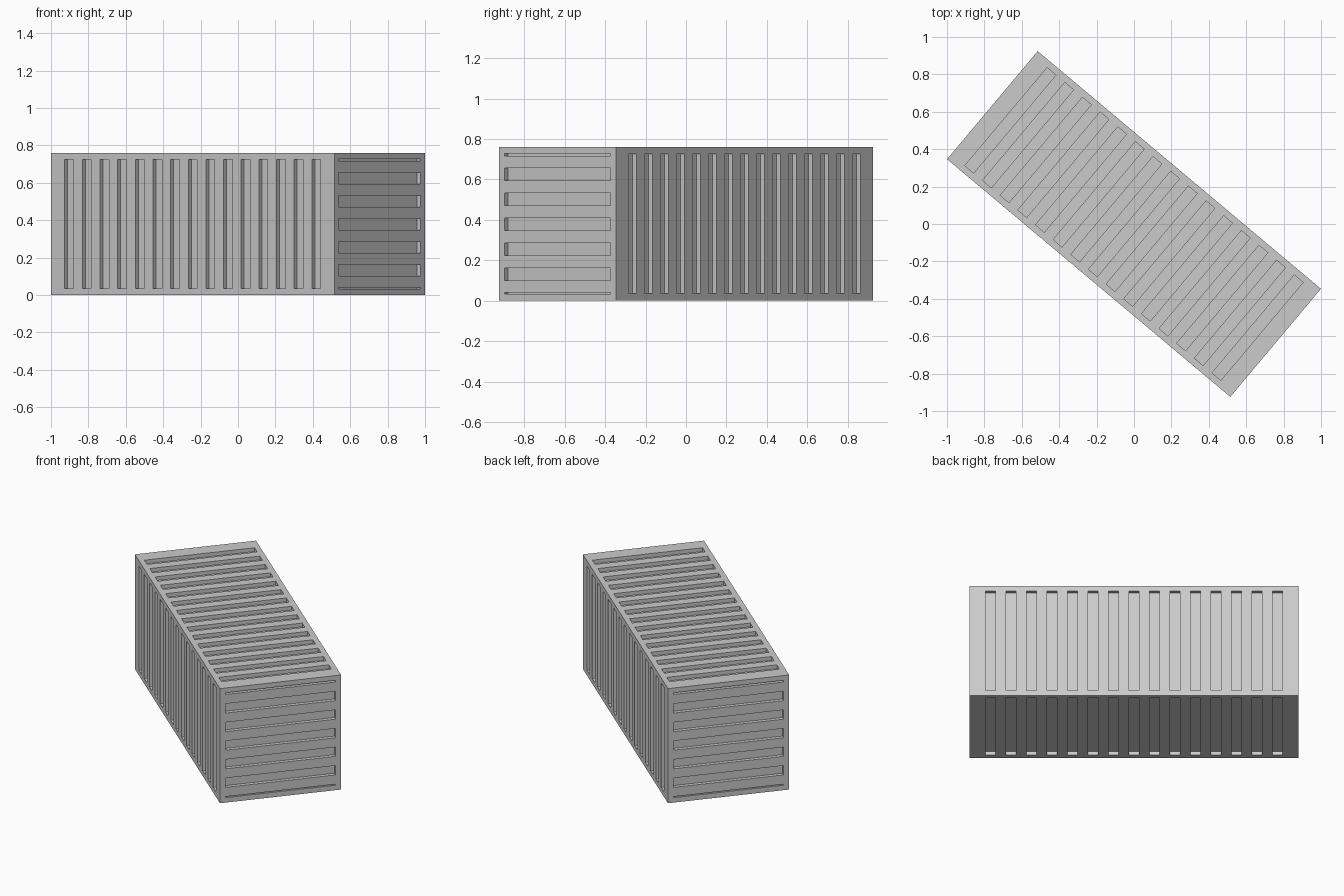
import bpy, bmesh
from math import radians
from mathutils import Matrix

if "Cube" in bpy.data.objects:
    bpy.data.objects.remove(bpy.data.objects["Cube"])

L, W, H = 1.977, 0.754, 0.76      # container size
D = 0.025                         # groove depth
M = 0.035                         # frame width around the grooves
S = 0.0616                        # groove width = rib width


def add_box(bm, lo, hi):
    mid = [(a + b) / 2 for a, b in zip(lo, hi)]
    size = [b - a for a, b in zip(lo, hi)]
    bmesh.ops.create_cube(bm, size=1, matrix=Matrix.Translation(mid) @ Matrix.Diagonal((*size, 1)))


def make_object(name, bm):
    me = bpy.data.meshes.new(name)
    bm.to_mesh(me)
    bm.free()
    ob = bpy.data.objects.new(name, me)
    bpy.context.collection.objects.link(ob)
    ob.rotation_euler.z = radians(-40)
    return ob


# solid container body
bm = bmesh.new()
add_box(bm, (-L / 2, -W / 2, 0), (L / 2, W / 2, H))
body = make_object("container_body", bm)

bm = bmesh.new()
E = 0.02                          # cutter overshoot outside the body

# 15 grooves on both long sides, roof and floor
for i in range(15):
    x0 = -14.5 * S + 2 * S * i
    x1 = x0 + S
    for s in (-1, 1):
        ys = sorted((s * (W / 2 - D), s * (W / 2 + E)))
        add_box(bm, (x0, ys[0], M), (x1, ys[1], H - M))
    for z0, z1 in ((-E, D), (H - D, H + E)):
        add_box(bm, (x0, -W / 2 + M, z0), (x1, W / 2 - M, z1))

# horizontal grooves on both ends, with thin slots at top and bottom
slots = [(0.101 + 2 * S * i, 0.101 + 2 * S * i + S) for i in range(5)]
slots += [(0.033, 0.0395), (0.717, 0.728)]
for s in (-1, 1):
    xs = sorted((s * (L / 2 - D), s * (L / 2 + E)))
    for z0, z1 in slots:
        add_box(bm, (xs[0], -W / 2 + M, z0), (xs[1], W / 2 - M, z1))

cutter = make_object("groove_cutter", bm)
cutter.hide_render = True
cutter.hide_viewport = True
cutter.display_type = 'WIRE'

# cut the grooves
mod = body.modifiers.new("grooves", 'BOOLEAN')
mod.operation = 'DIFFERENCE'
mod.solver = 'EXACT'
mod.object = cutter
